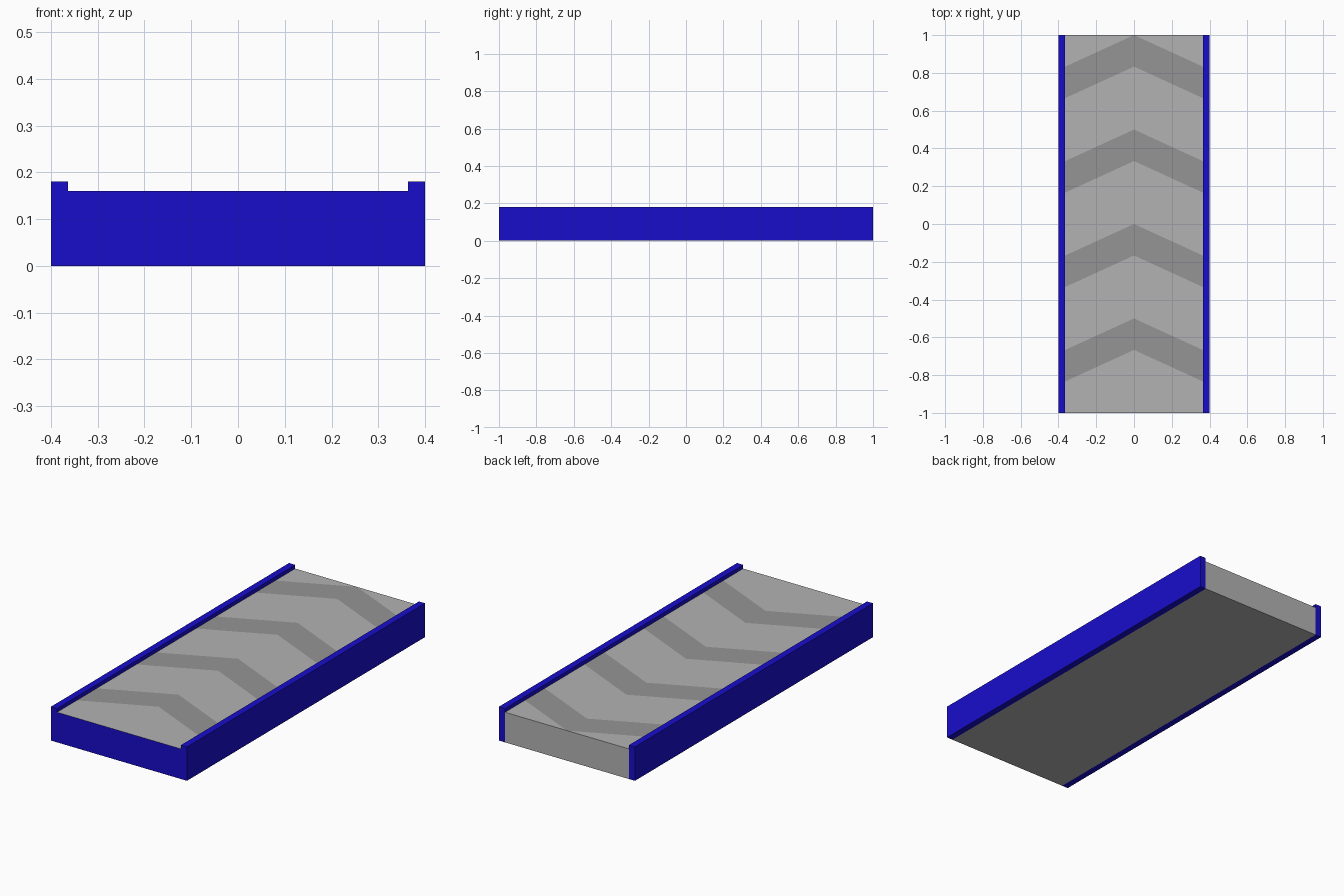
import bpy, bmesh

if "Cube" in bpy.data.objects:
    bpy.data.objects.remove(bpy.data.objects["Cube"])

W, RAIL, L = 0.364, 0.4, 1.0      # belt half width, outer half width, half length
BELT_Z, RAIL_Z = 0.16, 0.18
PITCH, BAND, DROP = 0.5, 1 / 6, 1 / 6   # chevron spacing, thickness, slope drop


def material(name, rgb):
    m = bpy.data.materials.new(name)
    m.diffuse_color = (*rgb, 1)
    m.use_nodes = True
    m.node_tree.nodes["Principled BSDF"].inputs["Base Color"].default_value = m.diffuse_color
    return m


blue = material("blue_paint", (0.009, 0.004, 0.6))
light = material("belt_grey", (0.45, 0.45, 0.45))
dark = material("chevron_grey", (0.3, 0.3, 0.3))


def make_object(name, bm, mats):
    bmesh.ops.remove_doubles(bm, verts=bm.verts, dist=1e-5)
    bmesh.ops.recalc_face_normals(bm, faces=bm.faces)
    me = bpy.data.meshes.new(name)
    bm.to_mesh(me)
    bm.free()
    for m in mats:
        me.materials.append(m)
    ob = bpy.data.objects.new(name, me)
    bpy.context.collection.objects.link(ob)
    return ob


# Side rails
for side, name in ((-1, "left_rail"), (1, "right_rail")):
    bm = bmesh.new()
    bmesh.ops.create_cube(bm, size=1)
    bmesh.ops.scale(bm, vec=(RAIL - W, 2 * L, RAIL_Z), verts=bm.verts)
    bmesh.ops.translate(bm, vec=(side * (RAIL + W) / 2, 0, RAIL_Z / 2), verts=bm.verts)
    make_object(name, bm, [blue])

# Belt block: a box with chevron lines cut into its top face
bm = bmesh.new()
bmesh.ops.create_cube(bm, size=1)
bmesh.ops.scale(bm, vec=(2 * W, 2 * L, BELT_Z), verts=bm.verts)
bmesh.ops.translate(bm, vec=(0, 0, BELT_Z / 2), verts=bm.verts)
top = [f for f in bm.faces if f.normal.z > 0.9]
front = [f for f in bm.faces if f.normal.y < -0.9]
for f in front:
    f.material_index = 1
bmesh.ops.delete(bm, geom=top, context='FACES_ONLY')

# Rows of (edge y, centre y) running from front to back
rows = [(-L, -L)]
for i in range(4):
    apex = -0.5 + i * PITCH
    rows += [(apex - BAND - DROP, apex - BAND), (apex - DROP, apex)]
rows.append((L, L))

for side in (-1, 1):
    for i, ((e0, c0), (e1, c1)) in enumerate(zip(rows, rows[1:])):
        pts = [(0, c0), (side * W, e0), (side * W, e1)]
        if c1 - c0 > 1e-4:
            pts.append((0, c1))
        if side < 0:
            pts.reverse()
        f = bm.faces.new([bm.verts.new((x, y, BELT_Z)) for x, y in pts])
        f.material_index = 2 if i % 2 else 0
make_object("belt", bm, [light, blue, dark])
